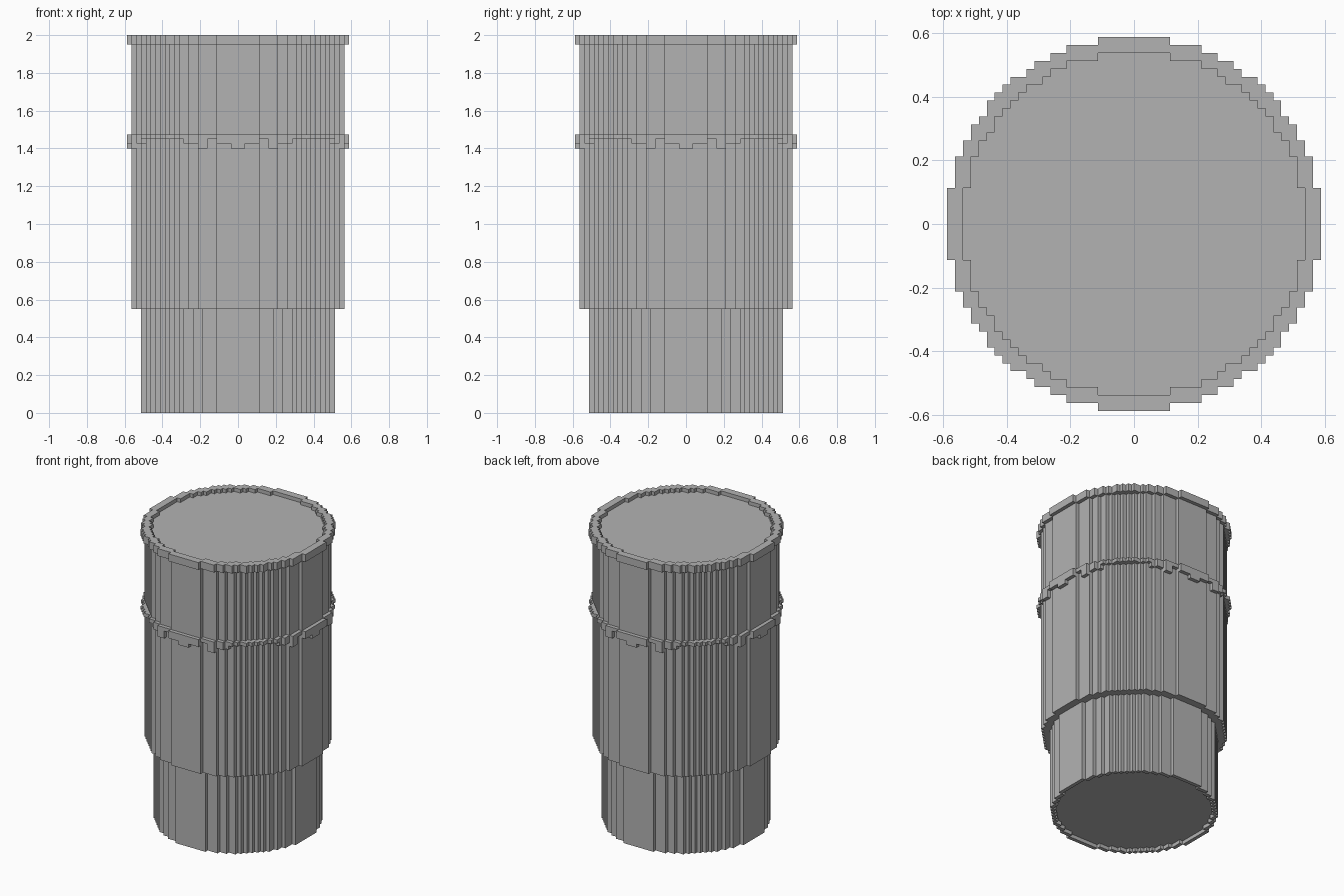
import bpy, bmesh, math

cube = bpy.data.objects.get("Cube")
if cube:
    bpy.data.objects.remove(cube, do_unlink=True)

UNIT = 0.025  # edge length of one block

grey = bpy.data.materials.new("plain_grey")
grey.use_nodes = True
GREY = (0.45, 0.45, 0.45, 1)
grey.diffuse_color = GREY
grey.node_tree.nodes["Principled BSDF"].inputs["Base Color"].default_value = GREY


def finish(name, bm):
    bmesh.ops.remove_doubles(bm, verts=bm.verts, dist=1e-5)
    bmesh.ops.recalc_face_normals(bm, faces=bm.faces)
    mesh = bpy.data.meshes.new(name)
    bm.to_mesh(mesh)
    bm.free()
    mesh.materials.append(grey)
    obj = bpy.data.objects.new(name, mesh)
    bpy.context.collection.objects.link(obj)
    return obj


def stepped_outline(radius):
    """Corners of a disc made of square blocks, counter-clockwise."""
    top = int(radius)
    width = [int(math.sqrt(radius ** 2 - j * j)) for j in range(top + 1)]
    quarter = []
    for j in range(top):
        if width[j + 1] < width[j]:
            quarter += [(width[j] + 0.5, j + 0.5), (width[j + 1] + 0.5, j + 0.5)]
    quarter.append((width[top] + 0.5, top + 0.5))
    points = []
    for _ in range(4):
        points += quarter
        quarter = [(-y, x) for x, y in quarter]
    return points


def stepped_cylinder(name, radius, z0, z1):
    bm = bmesh.new()
    verts = [bm.verts.new((x * UNIT, y * UNIT, z0)) for x, y in stepped_outline(radius)]
    base = bm.faces.new(verts)
    extruded = bmesh.ops.extrude_face_region(bm, geom=[base], use_keep_orig=True)
    moved = [v for v in extruded["geom"] if isinstance(v, bmesh.types.BMVert)]
    bmesh.ops.translate(bm, verts=moved, vec=(0, 0, z1 - z0))
    return finish(name, bm)


def block_ring(name, outer, inner, z1, depth):
    """Ring of block columns hanging from z1; depth(i, j) is the column's block count."""
    reach = range(-int(outer), int(outer) + 1)
    cells = {(i, j): depth(i, j) for i in reach for j in reach
             if inner ** 2 < i * i + j * j <= outer ** 2}
    bm = bmesh.new()

    def quad(points):
        bm.faces.new([bm.verts.new((x * UNIT, y * UNIT, z)) for x, y, z in points])

    for (i, j), count in cells.items():
        corners = [(i + a, j + b) for a, b in
                   ((-0.5, -0.5), (0.5, -0.5), (0.5, 0.5), (-0.5, 0.5))]
        quad([(x, y, z1) for x, y in corners])
        quad([(x, y, z1 - count * UNIT) for x, y in reversed(corners)])
        for side, (di, dj) in enumerate(((0, -1), (1, 0), (0, 1), (-1, 0))):
            a, b = corners[side], corners[(side + 1) % 4]
            # only the part of the wall not covered by the neighbour
            for k in range(cells.get((i + di, j + dj), 0), count):
                hi, lo = z1 - k * UNIT, z1 - (k + 1) * UNIT
                quad([(*a, lo), (*b, lo), (*b, hi), (*a, hi)])
    return finish(name, bm)


def single(i, j):
    return 1


def wavy(i, j):
    """Band thickness: drips centred on and beside each of the four sides."""
    t = min(abs(i), abs(j))
    for limit, count in ((1, 3), (4, 2), (6, 1), (8, 3), (11, 2)):
        if t <= limit:
            return count
    return 1


# Narrow foot with a shallow recess underneath
block_ring("foot_lip", 20.5, 19.5, UNIT, single)
stepped_cylinder("foot", 20.5, UNIT, 0.55)

# Main body
stepped_cylinder("body", 22.5, 0.55, 1.95)

# Raised band with a dripping lower edge
block_ring("band", 23.5, 22.5, 1.475, wavy)

# Top rim with a shallow recess
stepped_cylinder("rim", 23.5, 1.95, 1.975)
block_ring("rim_lip", 23.5, math.sqrt(465), 2.0, single)
